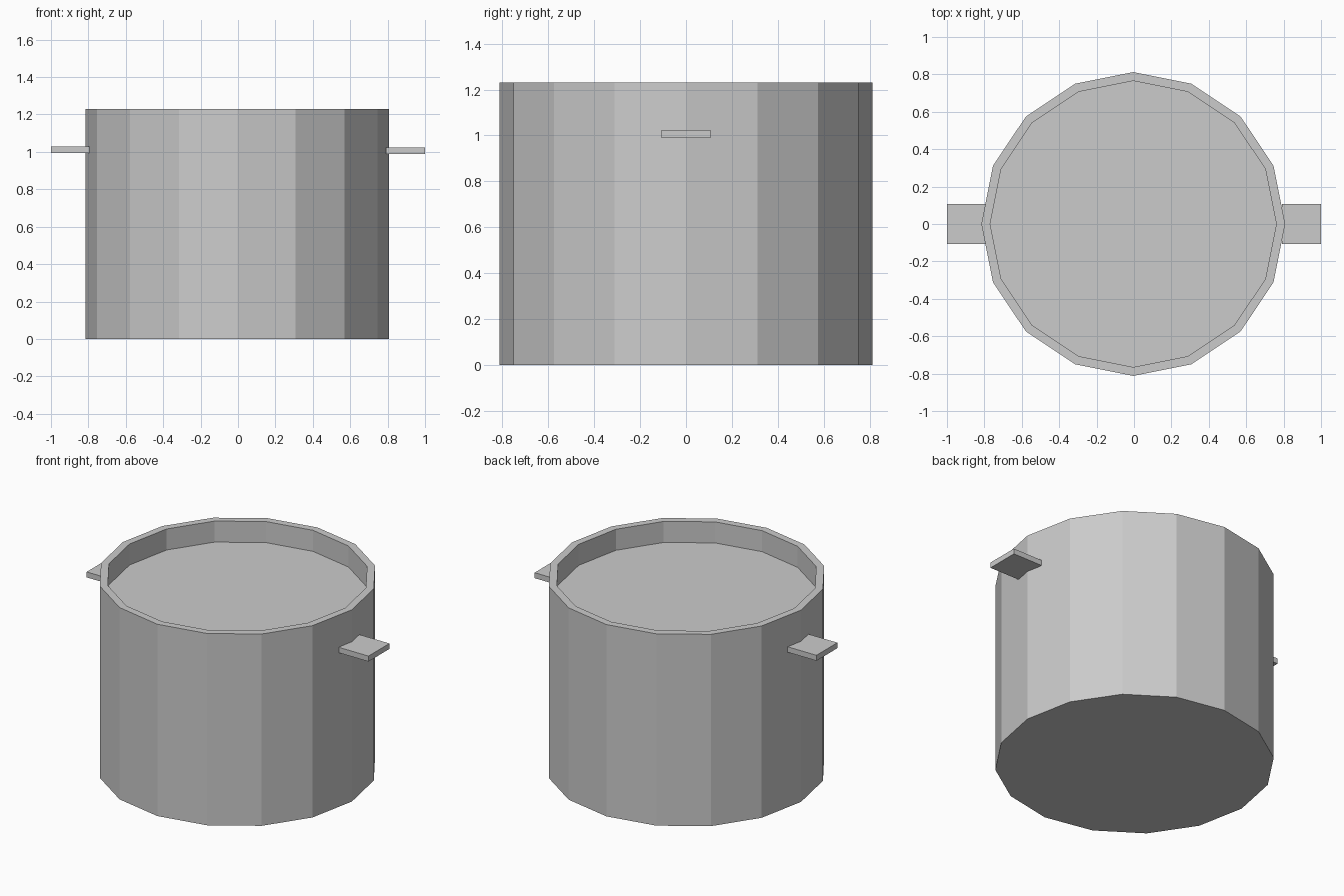
import bpy, bmesh
from math import cos, sin, pi

if "Cube" in bpy.data.objects:
    bpy.data.objects.remove(bpy.data.objects["Cube"])

SIDES = 16
CENTRE_X = -0.004


def finish(bm, name):
    bmesh.ops.recalc_face_normals(bm, faces=bm.faces)
    mesh = bpy.data.meshes.new(name)
    bm.to_mesh(mesh)
    bm.free()
    obj = bpy.data.objects.new(name, mesh)
    bpy.context.collection.objects.link(obj)
    return obj


def pot():
    # (radius, height) profile: base, outer wall, rim, recessed surface
    profile = [(0.812, 0), (0.812, 1.23), (0.765, 1.23), (0.765, 1.095)]
    bm = bmesh.new()
    rings = [[bm.verts.new((CENTRE_X + r * cos(2 * pi * i / SIDES),
                            r * sin(2 * pi * i / SIDES), z))
              for i in range(SIDES)] for r, z in profile]
    for a, b in zip(rings, rings[1:]):
        for i in range(SIDES):
            j = (i + 1) % SIDES
            bm.faces.new((a[i], a[j], b[j], b[i]))
    bm.faces.new(rings[0])
    bm.faces.new(rings[-1])
    return finish(bm, "pot")


def handle(name, side, z):
    # flat tab sunk slightly into the wall
    bm = bmesh.new()
    bmesh.ops.create_cube(bm, size=1)
    bmesh.ops.scale(bm, vec=(0.21, 0.212, 0.035), verts=bm.verts)
    bmesh.ops.translate(bm, vec=(side * 0.895, 0, z), verts=bm.verts)
    return finish(bm, name)


pot()
handle("right_handle", 1, 1.007)
handle("left_handle", -1, 1.012)
